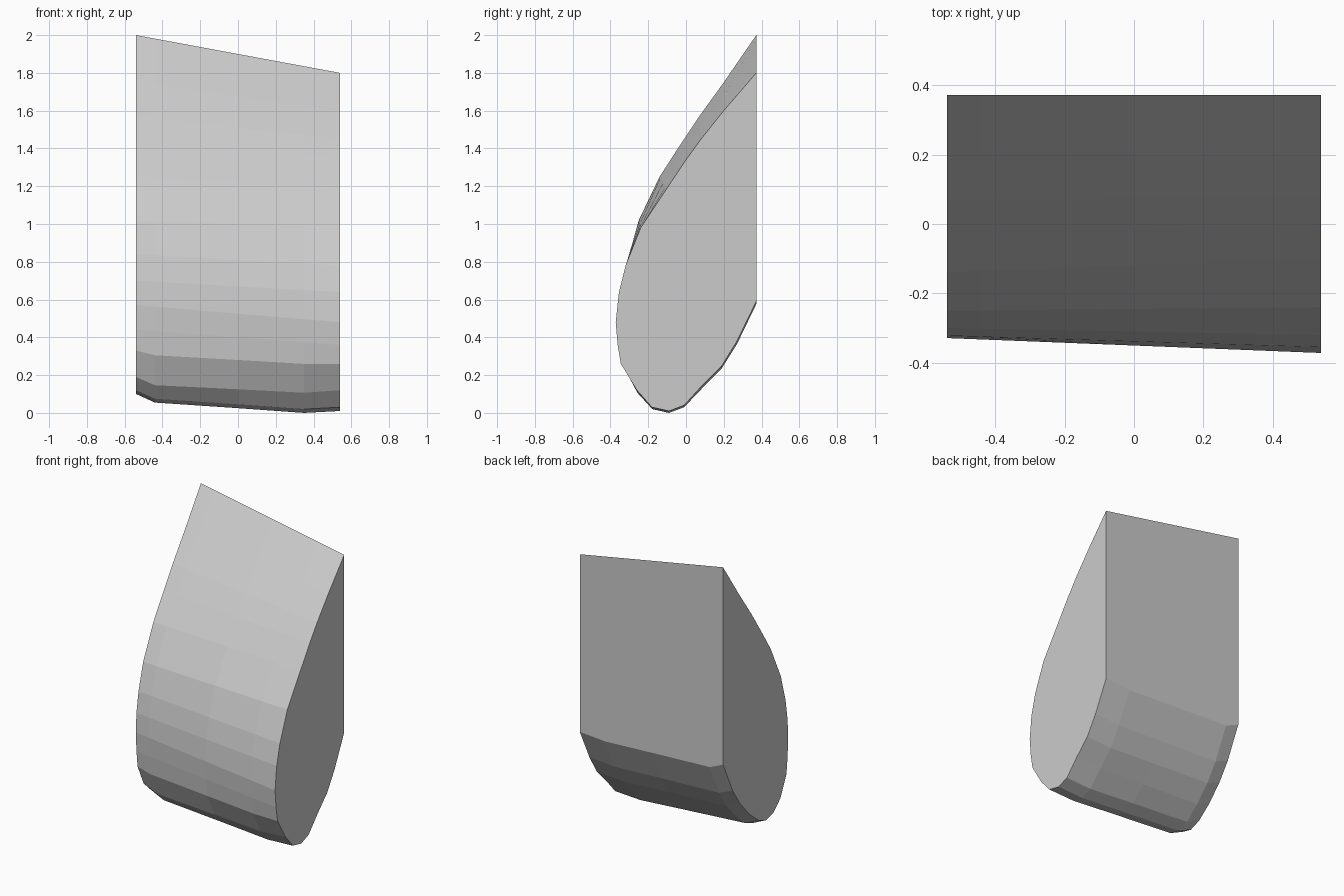
import bpy, bmesh

if "Cube" in bpy.data.objects:
    bpy.data.objects.remove(bpy.data.objects["Cube"])

# Matching end profiles (y, z), from the top back corner down the front and under to the back
RIGHT = [(.372, 1.8), (.2, 1.6), (.08, 1.45), (0, 1.34), (-.1, 1.19), (-.24, .98), (-.32, .78),
         (-.355, .64), (-.372, .48), (-.362, .36), (-.345, .26), (-.26, .12), (-.18, .03),
         (-.09, .01), (-.01, .04), (.09, .15), (.19, .25), (.27, .38), (.372, .59)]
LEFT = [(.372, 2.0), (.2, 1.75), (.07, 1.57), (-.03, 1.42), (-.14, 1.25), (-.25, 1.02), (-.30, .84),
        (-.322, .70), (-.329, .57), (-.322, .44), (-.31, .33), (-.245, .19), (-.17, .12),
        (-.09, .10), (-.01, .13), (.09, .21), (.19, .32), (.27, .44), (.372, .655)]
# Stations along x with the amount the underside bulges downward
STATIONS = [(-.54, 0), (-.44, .037), (0, .03), (.35, .0258), (.54, 0)]

# Body lofted through the stations
bm = bmesh.new()
rings = []
for x, drop in STATIONS:
    t = (x + .54) / 1.08
    ring = []
    for i, (a, b) in enumerate(zip(LEFT, RIGHT)):
        w = min(1, max(0, (i - 9) / 2))
        y = a[0] + (b[0] - a[0]) * t
        z = a[1] + (b[1] - a[1]) * t - drop * w
        ring.append(bm.verts.new((x, y, z)))
    rings.append(ring)

n = len(LEFT)
for r, s in zip(rings, rings[1:]):
    for i in range(n):
        j = (i + 1) % n
        bm.faces.new((r[i], r[j], s[j], s[i]))
bm.faces.new(rings[0])
bm.faces.new(rings[-1])
bmesh.ops.recalc_face_normals(bm, faces=bm.faces)

mesh = bpy.data.meshes.new("wedge_body")
bm.to_mesh(mesh)
bm.free()
body = bpy.data.objects.new("wedge_body", mesh)
bpy.context.collection.objects.link(body)
